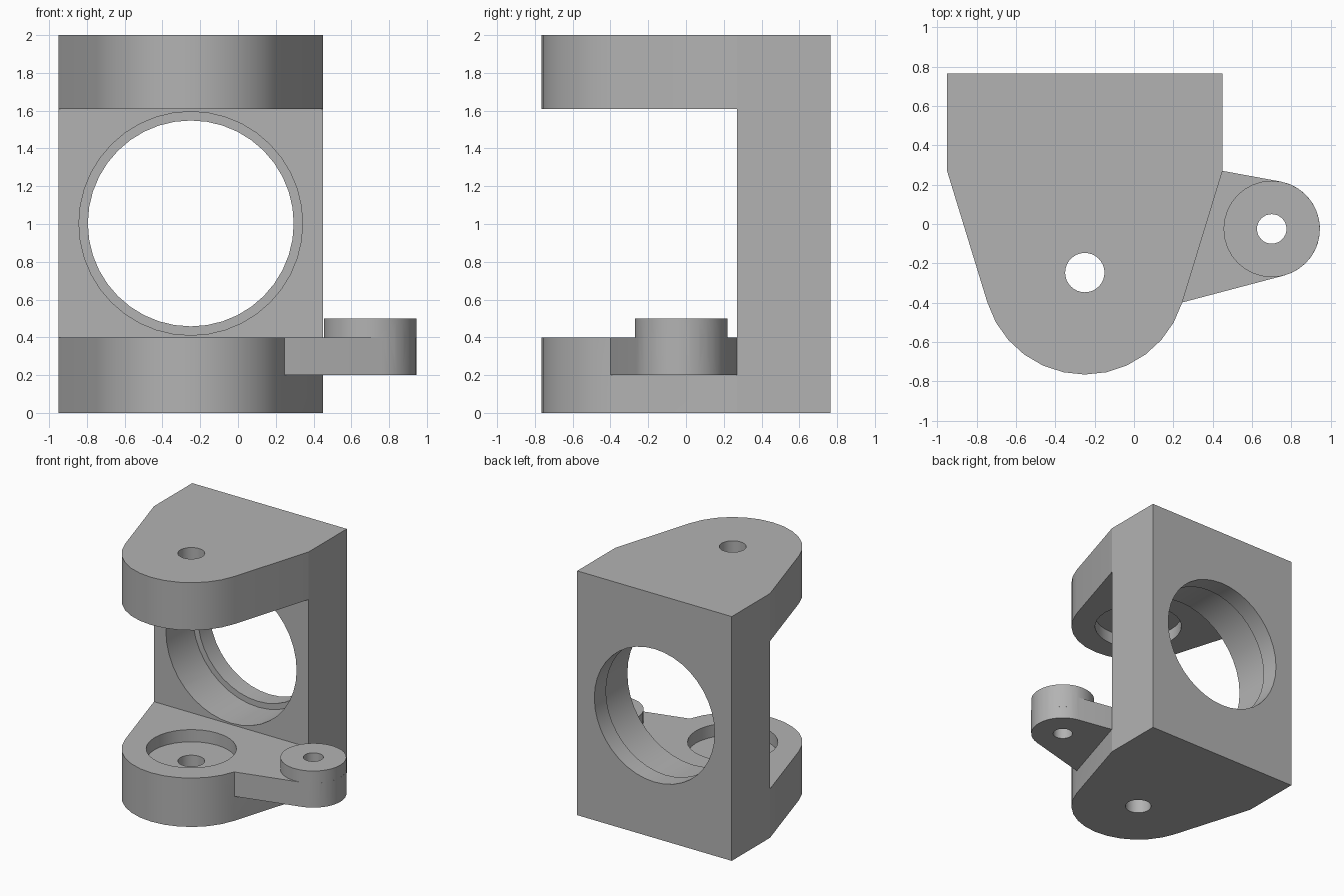
import bpy, bmesh
from math import sin, cos, pi, atan2, acos, hypot
from mathutils import Matrix

if "Cube" in bpy.data.objects:
    bpy.data.objects.remove(bpy.data.objects["Cube"], do_unlink=True)

grey = bpy.data.materials.new("plain grey")
grey.use_nodes = True
colour = (0.45, 0.45, 0.45, 1)
grey.diffuse_color = colour
grey.node_tree.nodes["Principled BSDF"].inputs["Base Color"].default_value = colour


def make_object(name, bm):
    bmesh.ops.recalc_face_normals(bm, faces=bm.faces)
    mesh = bpy.data.meshes.new(name)
    bm.to_mesh(mesh)
    bm.free()
    mesh.materials.append(grey)
    obj = bpy.data.objects.new(name, mesh)
    bpy.context.collection.objects.link(obj)
    return obj


def prism(name, outline, z0, z1):
    bm = bmesh.new()
    base = bm.faces.new([bm.verts.new((x, y, z0)) for x, y in outline])
    top = bmesh.ops.extrude_face_region(bm, geom=[base])["geom"]
    verts = [v for v in top if isinstance(v, bmesh.types.BMVert)]
    bmesh.ops.translate(bm, verts=verts, vec=(0, 0, z1 - z0))
    return make_object(name, bm)


def circle(centre, r, n=32):
    return arc(centre, r, 0, 2 * pi * (n - 1) / n, n - 1)


def arc(centre, r, a0, a1, n):
    angles = [a0 + (a1 - a0) * i / n for i in range(n + 1)]
    return [(centre[0] + r * cos(a), centre[1] + r * sin(a)) for a in angles]


def tangent_angle(point, centre, r, side):
    dx, dy = point[0] - centre[0], point[1] - centre[1]
    return atan2(dy, dx) + side * acos(r / hypot(dx, dy))


def combine(target, tool, operation="DIFFERENCE"):
    mod = target.modifiers.new(operation.title(), "BOOLEAN")
    mod.operation, mod.object, mod.solver = operation, tool, "EXACT"
    bpy.context.view_layer.objects.active = target
    bpy.ops.object.modifier_apply(modifier=mod.name)
    bpy.data.objects.remove(tool, do_unlink=True)


def box(name, x0, x1, y0, y1, z0, z1):
    return prism(name, [(x0, y0), (x1, y0), (x1, y1), (x0, y1)], z0, z1)


LEFT, RIGHT, BACK, WALL = -0.95, 0.45, 0.765, 0.27
LOW, HIGH, TOP = 0.4, 1.61, 2.0
PIN, NOSE_R = (-0.25, -0.247), 0.518
BOSS, BOSS_R = (0.7, -0.025), 0.245

# Bracket body: square back tapering to a round nose
a0 = tangent_angle((LEFT, WALL), PIN, NOSE_R, 1)
a1 = 3 * pi - a0
nose = arc(PIN, NOSE_R, a0, a1, 12)
body = prism("bracket_body",
             [(RIGHT, WALL), (RIGHT, BACK), (LEFT, BACK), (LEFT, WALL)] + nose, 0, TOP)

# Open space between the two plates
combine(body, box("gap_cutter", -2, 2, -2, WALL, LOW, HIGH))

# Side arm, hugging the boss with tangent sides
heel = nose[-1]
b0 = tangent_angle(heel, BOSS, BOSS_R, 1)
b1 = tangent_angle((RIGHT, WALL), BOSS, BOSS_R, -1)
while b0 > b1:
    b0 -= 2 * pi
arm = prism("side_arm", [(0.3, 0.25), (0.1, -0.3), heel]
            + arc(BOSS, BOSS_R, b0, b1, 16) + [(RIGHT, WALL)], 0.2, LOW)
combine(body, arm, "UNION")
rim = circle(BOSS, BOSS_R)
combine(body, prism("boss", rim, 0.3, 0.5), "UNION")
combine(body, prism("boss_hole", circle(BOSS, 0.075), 0, 1))

# Pin holes and the round pockets on the inner plate faces
combine(body, prism("pin_hole", circle(PIN, 0.1), -1, 3))
combine(body, prism("pocket", circle(PIN, 0.335), LOW - 0.1, HIGH + 0.1))

# Stepped bore through the back wall
for r, y0, y1 in ((0.545, 0, 1), (0.592, 0, 0.615)):
    bore = prism("bore", circle((0, 0), r, 40), -y1, -y0)
    bore.data.transform(Matrix.Translation((PIN[0], 0, 1.003)) @ Matrix.Rotation(pi / 2, 4, "X"))
    combine(body, bore)

# Smooth the round walls, keep the corners crisp
bpy.ops.object.select_all(action="DESELECT")
body.select_set(True)
bpy.context.view_layer.objects.active = body
bpy.ops.object.shade_smooth_by_angle(angle=pi / 12)
